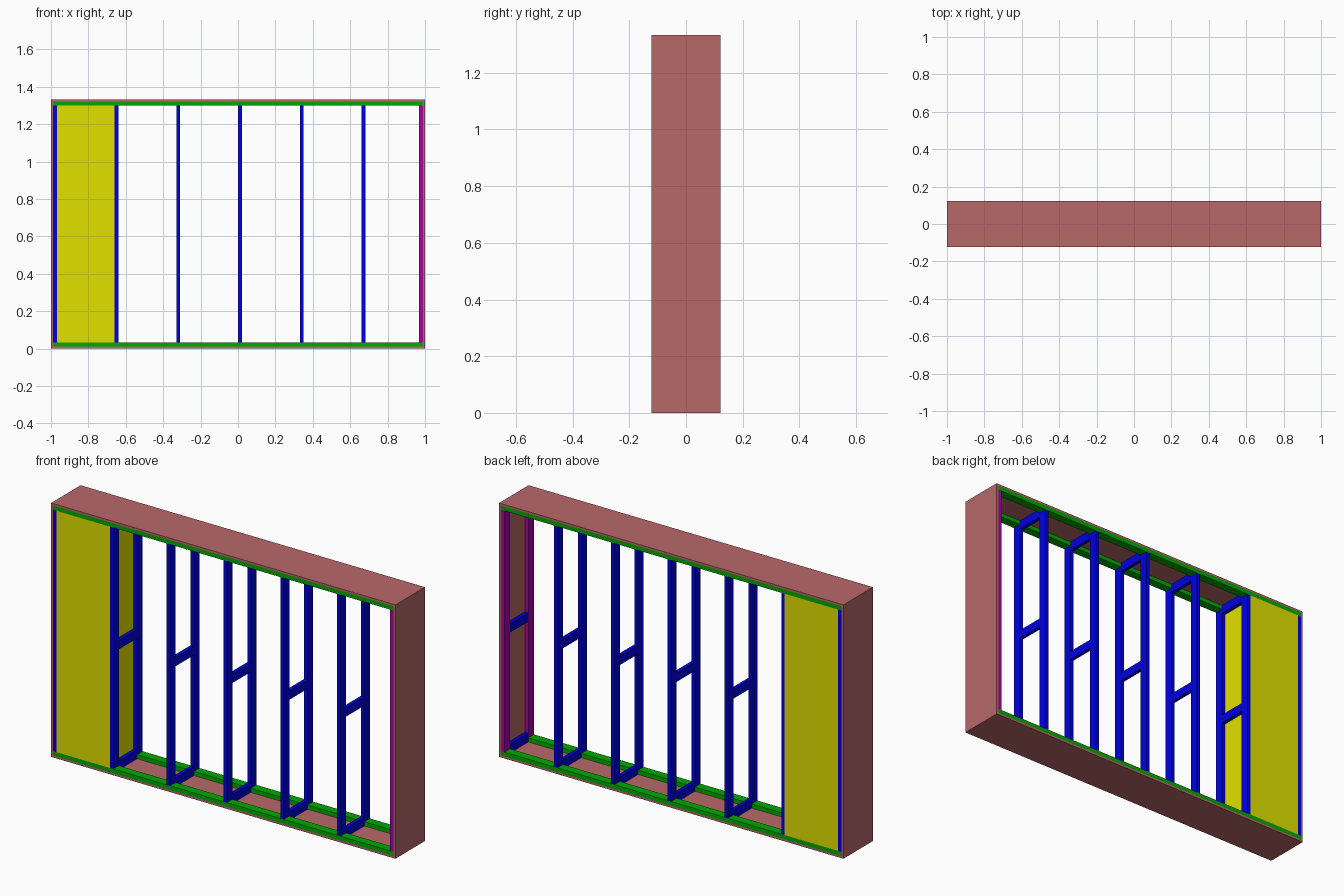
import bpy

if "Cube" in bpy.data.objects:
    bpy.data.objects.remove(bpy.data.objects["Cube"])

# Overall sizes
L, D, H = 1.0, 0.122, 1.333      # half length, half depth, height
T = 0.011                        # sheathing thickness
S = 0.02                         # stud thickness
W = 0.046                        # stud width
R = 0.022                        # rail height


def material(name, rgb):
    m = bpy.data.materials.new(name)
    m.diffuse_color = (*rgb, 1)
    m.use_nodes = True
    m.node_tree.nodes["Principled BSDF"].inputs["Base Color"].default_value = m.diffuse_color
    return m


RED = material("sheathing_red", (0.48, 0.14, 0.14))
GREEN = material("rail_green", (0.0, 0.4, 0.0))
BLUE = material("stud_blue", (0.0, 0.0, 0.75))
PURPLE = material("end_stud_purple", (0.4, 0.0, 0.4))
YELLOW = material("insulation_yellow", (0.75, 0.75, 0.0))


def box(name, x, y, z, mat):
    """Box from (min, max) ranges on each axis."""
    ranges = (x, y, z)
    bpy.ops.mesh.primitive_cube_add(size=1, location=[(a + b) / 2 for a, b in ranges])
    o = bpy.context.object
    o.name = name
    o.scale = [b - a for a, b in ranges]
    bpy.ops.object.transform_apply(location=False, rotation=False, scale=True)
    o.data.materials.append(mat)
    return o


FACES = {"front": (-D, -D + W), "back": (D - W, D)}
z0, z1 = T + R, H - T - R        # clear height between rails

# Outer sheathing
box("bottom_panel", (-L, L), (-D, D), (0, T), RED)
box("top_panel", (-L, L), (-D, D), (H - T, H), RED)
box("left_panel", (-L, -L + T), (-D, D), (T, H - T), RED)
box("right_panel", (L - T, L), (-D, D), (T, H - T), RED)

# Front and back rails along top and bottom
for side, y in FACES.items():
    box(f"bottom_rail_{side}", (-L + T, L - T), y, (T, z0), GREEN)
    box(f"top_rail_{side}", (-L + T, L - T), y, (z1, H - T), GREEN)


# Ladder frame: two studs joined by three rungs
def ladder(name, x, mat):
    xr = (x, x + S)
    for side, y in FACES.items():
        box(f"{name}_stud_{side}", xr, y, (z0, z1), mat)
    for level, z in (("bottom", T), ("middle", H / 2 - W / 2), ("top", H - T - W)):
        box(f"{name}_rung_{level}", xr, (-D + W, D - W), (z, z + W), BLUE)


START, STEP = -L + T, 0.33
for i in range(6):
    ladder(f"ladder_{i + 1}", START + i * STEP, BLUE)
ladder("end_ladder", L - T - S, PURPLE)

# Insulation filling the first bay
box("insulation", (START + S, START + STEP), (-D, D), (z0, z1), YELLOW)
